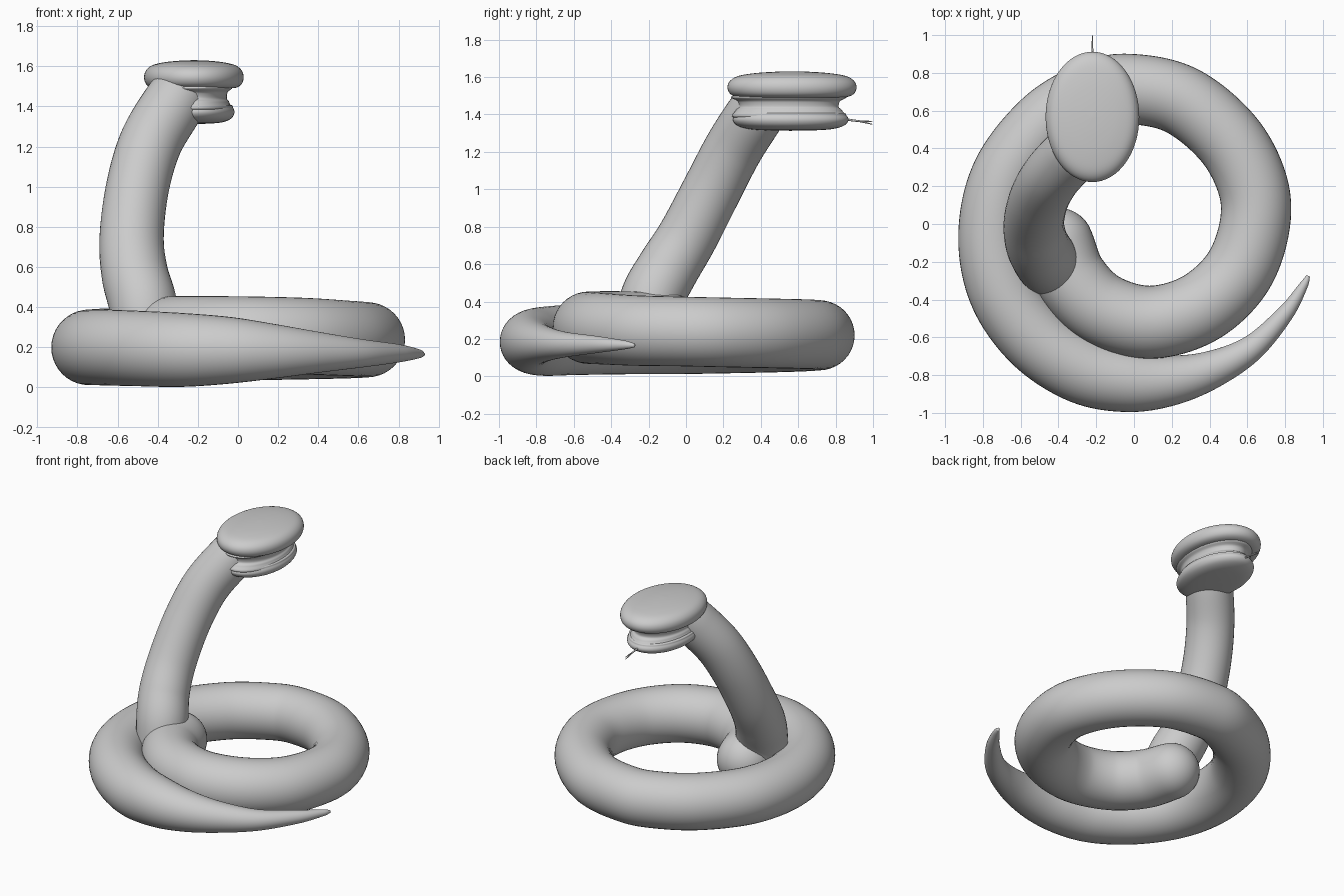
import bpy, bmesh, math
from mathutils import Vector

skin = bpy.data.materials.new("grey skin")
skin.diffuse_color = (0.6, 0.6, 0.6, 1)


def finish(name, bm):
    bmesh.ops.recalc_face_normals(bm, faces=bm.faces)
    mesh = bpy.data.meshes.new(name)
    bm.to_mesh(mesh)
    bm.free()
    mesh.materials.append(skin)
    mesh.shade_smooth()
    obj = bpy.data.objects.new(name, mesh)
    bpy.context.collection.objects.link(obj)
    return obj


def smooth_path(pts, steps):
    """Catmull-Rom through (x, y, z, radius) points."""
    p = [Vector(q) for q in pts]
    p = [2 * p[0] - p[1]] + p + [2 * p[-1] - p[-2]]
    out = []
    for a, b, c, d in zip(p, p[1:], p[2:], p[3:]):
        for i in range(steps):
            t = i / steps
            out.append(0.5 * (2 * b + (c - a) * t + (2 * a - 5 * b + 4 * c - d) * t * t
                              + (3 * b - a - 3 * c + d) * t ** 3))
    return out + [p[-2]]


def tube(name, pts, side, steps=10, sides=40, dome=0.0):
    """Sweep a circle along a path; dome rounds the last end."""
    path = smooth_path(pts, steps)
    pos = [q.to_3d() for q in path]
    rad = [q[3] for q in path]
    tan = [(pos[min(i + 1, len(pos) - 1)] - pos[max(i - 1, 0)]).normalized()
           for i in range(len(pos))]
    if dome:
        end, direction, r = pos[-1], tan[-1], rad[-1]
        for k in range(1, 9):
            a = k / 8 * math.radians(86)
            pos.append(end + direction * r * dome * math.sin(a))
            rad.append(r * math.cos(a))
            tan.append(direction)
    bm = bmesh.new()
    rings = []
    for c, r, t in zip(pos, rad, tan):
        u = t.cross(Vector(side)).normalized()
        v = t.cross(u)
        rings.append([bm.verts.new(c + r * (u * math.cos(a) + v * math.sin(a)))
                      for a in (2 * math.pi * k / sides for k in range(sides))])
    for a, b in zip(rings, rings[1:]):
        for k in range(sides):
            n = (k + 1) % sides
            bm.faces.new((a[k], a[n], b[n], b[k]))
    bm.faces.new(rings[0])
    bm.faces.new(rings[-1])
    return finish(name, bm)


def lathe_oval(name, centre, rx, ry, profile, seg=64):
    """Stack of ovals: profile gives (scale, height)."""
    rings = []
    bm = bmesh.new()
    for s, z in smooth_profile(profile):
        rings.append([bm.verts.new((centre[0] + rx * s * math.cos(a),
                                    centre[1] + ry * s * math.sin(a), centre[2] + z))
                      for a in (2 * math.pi * k / seg for k in range(seg))])
    for a, b in zip(rings, rings[1:]):
        for k in range(seg):
            n = (k + 1) % seg
            bm.faces.new((a[k], a[n], b[n], b[k]))
    bm.faces.new(rings[0])
    bm.faces.new(rings[-1])
    return finish(name, bm)


def smooth_profile(profile):
    return [(max(q[0], 0.01), q[1]) for q in smooth_path([(s, z, 0, 0) for s, z in profile], 5)]


# Coiled body, from the tail tip around to the hidden inner end
tube("coiled_body", [
    (0.922, -0.275, 0.165, 0.010), (0.895, -0.33, 0.168, 0.024), (0.80, -0.475, 0.17, 0.045),
    (0.62, -0.66, 0.17, 0.070), (0.40, -0.775, 0.175, 0.102), (0.18, -0.83, 0.18, 0.136),
    (-0.04, -0.83, 0.185, 0.166), (-0.28, -0.765, 0.187, 0.184), (-0.52, -0.60, 0.195, 0.188),
    (-0.69, -0.35, 0.20, 0.189), (-0.742, -0.05, 0.20, 0.188), (-0.67, 0.26, 0.205, 0.188),
    (-0.46, 0.53, 0.21, 0.187), (-0.22, 0.675, 0.215, 0.186), (-0.03, 0.715, 0.22, 0.186),
    (0.25, 0.655, 0.225, 0.186), (0.50, 0.45, 0.23, 0.186), (0.63, 0.20, 0.235, 0.186),
    (0.635, -0.03, 0.24, 0.186), (0.54, -0.27, 0.245, 0.188), (0.34, -0.45, 0.255, 0.191),
    (0.08, -0.52, 0.26, 0.193), (-0.17, -0.45, 0.262, 0.193), (-0.33, -0.29, 0.262, 0.192),
    (-0.40, -0.10, 0.262, 0.185)], (0, 0, 1), dome=1.0)

# Raised neck
tube("neck", [
    (-0.45, -0.22, 0.25, 0.165), (-0.475, -0.18, 0.42, 0.170), (-0.515, -0.10, 0.57, 0.166),
    (-0.53, 0.01, 0.75, 0.160), (-0.50, 0.14, 1.00, 0.157), (-0.435, 0.255, 1.22, 0.156),
    (-0.33, 0.37, 1.40, 0.155), (-0.26, 0.44, 1.50, 0.145)], (1, 0, 0))

# Head: flat oval cap, mouth and lower jaw
lathe_oval("upper_head", (-0.22, 0.567, 1.55), 0.248, 0.345, [
    (0.01, -0.055), (0.6, -0.055), (0.82, -0.058), (0.95, -0.042), (1.0, -0.008),
    (0.965, 0.028), (0.84, 0.055), (0.6, 0.070), (0.3, 0.078), (0.01, 0.081)])
lathe_oval("mouth", (-0.22, 0.55, 1.45), 0.168, 0.272, [
    (0.01, -0.08), (1.04, -0.07), (1.05, -0.03), (0.98, -0.01), (1.0, 0.02), (1.08, 0.05), (0.01, 0.07)])
lathe_oval("lower_jaw", (-0.22, 0.56, 1.365), 0.202, 0.308, [
    (0.01, -0.052), (0.4, -0.050), (0.72, -0.043), (0.92, -0.025), (1.0, 0.002),
    (0.97, 0.028), (0.85, 0.045), (0.01, 0.050)])

# Small eye bumps on both sides
for side, name in ((-1, "left_eye"), (1, "right_eye")):
    lathe_oval(name, (-0.22 + side * 0.205, 0.605, 1.575), 0.026, 0.026, [
        (0.01, -0.024), (0.75, -0.016), (1.0, 0), (0.75, 0.016), (0.01, 0.024)], 20)

# Thin forked tongue
tube("tongue", [(-0.22, 0.80, 1.39, 0.006), (-0.22, 0.87, 1.372, 0.006),
                (-0.22, 0.93, 1.364, 0.005)], (1, 0, 0), sides=8)
for dz, name in ((0.008, "upper_fork"), (-0.006, "lower_fork")):
    tube(name, [(-0.22, 0.925, 1.364, 0.004), (-0.22, 0.96, 1.36 + dz * 0.6, 0.004),
                (-0.22, 0.998, 1.353 + dz, 0.002)], (1, 0, 0), sides=8)
